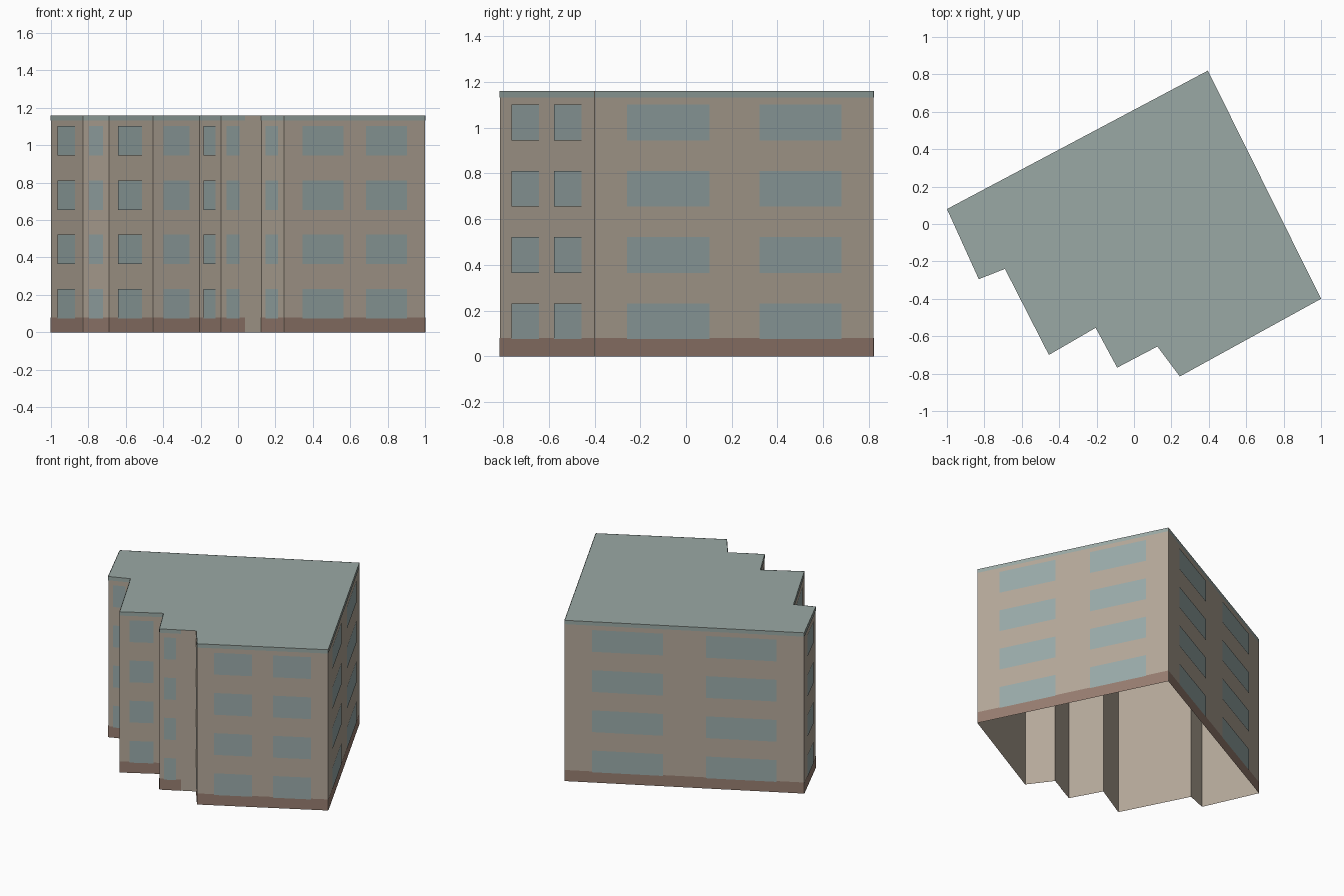
import bpy
import bmesh
from mathutils import Vector

cube = bpy.data.objects.get("Cube")
if cube:
    bpy.data.objects.remove(cube, do_unlink=True)

HEIGHT, BASE_TOP, TRIM_BOTTOM = 1.16, 0.08, 1.133
SILL, WINDOW_HEIGHT, STOREY, FLOORS = 0.075, 0.157, 0.29, 4
PLATE_GAP = 0.002

# Footprint, counter-clockwise from the west corner
OUTLINE = [Vector(p) for p in (
    (-1, 0.08), (-0.83, -0.295), (-0.69, -0.24), (-0.455, -0.70),
    (-0.205, -0.555), (-0.09, -0.768), (0.125, -0.655),
    (0.245, -0.815), (1, -0.4), (0.395, 0.82))]

# Window spans along a wall, as fractions of its decorated length
NARROW = [(0.22, 0.77)]
WIDE = [(0.115, 0.41), (0.59, 0.885)]
FRONT = [(0.13, 0.42), (0.58, 0.87)]
SPANS = [NARROW] * 7 + [FRONT, WIDE, WIDE]
BLANK_WALL, BLANK_START = 5, 0.585   # this wall is plain past the fraction


def srgb_material(name, rgb):
    colour = [((c / 255 + 0.055) / 1.055) ** 2.4 for c in rgb] + [1]
    mat = bpy.data.materials.new(name)
    mat.use_nodes = True
    mat.diffuse_color = colour
    mat.node_tree.nodes["Principled BSDF"].inputs["Base Color"].default_value = colour
    return mat


def finish(bm, name, *mats):
    mesh = bpy.data.meshes.new(name)
    bm.to_mesh(mesh)
    bm.free()
    for mat in mats:
        mesh.materials.append(mat)
    bpy.context.collection.objects.link(bpy.data.objects.new(name, mesh))


def add_panel(bm, a, b, low, high):
    """Upright rectangle over the ground line a to b."""
    corners = ((a, low), (b, low), (b, high), (a, high))
    return bm.faces.new([bm.verts.new((p.x, p.y, z)) for p, z in corners])


wall_mat = srgb_material("beige wall", (180, 168, 153))
slate_mat = srgb_material("grey green roof", (154, 169, 165))
glass_mat = srgb_material("blue grey window", (153, 170, 169))
base_mat = srgb_material("brown base", (151, 125, 112))

walls = list(zip(OUTLINE, OUTLINE[1:] + OUTLINE[:1]))

# Walls and roof: an open-bottomed shell
shell = bmesh.new()
for a, b in walls:
    add_panel(shell, a, b, 0, HEIGHT)
roof = shell.faces.new([shell.verts.new((p.x, p.y, HEIGHT)) for p in OUTLINE])
roof.material_index = 1
bmesh.ops.remove_doubles(shell, verts=shell.verts, dist=0.0001)
finish(shell, "walls_and_roof", wall_mat, slate_mat)

# Thin facade plates: base band, roof trim and windows
base, trim, windows = bmesh.new(), bmesh.new(), bmesh.new()
for i, (a, b) in enumerate(walls):
    along = b - a
    out = Vector((along.y, -along.x)).normalized() * PLATE_GAP
    start = a + out
    if i == BLANK_WALL:
        along = along * BLANK_START
    add_panel(base, start, start + along, 0, BASE_TOP)
    add_panel(trim, start, start + along, TRIM_BOTTOM, HEIGHT)
    for left, right in SPANS[i]:
        for floor in range(FLOORS):
            low = SILL + floor * STOREY
            # Windows sit just proud of the base band
            add_panel(windows, start + out + along * left,
                      start + out + along * right, low, low + WINDOW_HEIGHT)
finish(base, "base_band", base_mat)
finish(trim, "roof_trim", slate_mat)
finish(windows, "windows", glass_mat)
